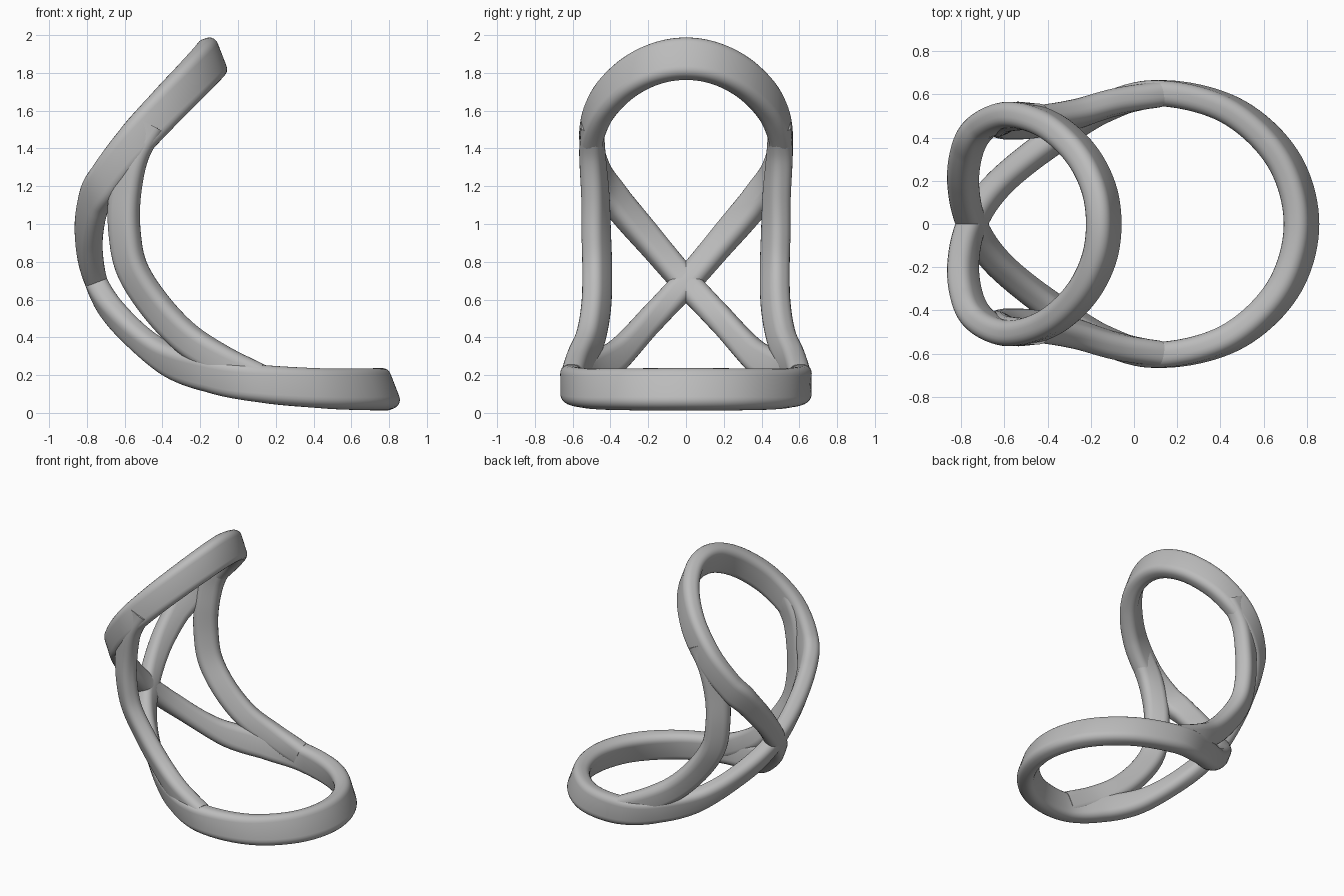
import bpy, bmesh, math
from mathutils import Vector

cube = bpy.data.objects.get("Cube")
if cube:
    bpy.data.objects.remove(cube, do_unlink=True)

grey = bpy.data.materials.new("plain grey")
grey.use_nodes = True
COLOUR = (0.5, 0.5, 0.5, 1)
grey.diffuse_color = COLOUR
grey.node_tree.nodes["Principled BSDF"].inputs["Base Color"].default_value = COLOUR

LEAN = Vector((-0.36, 0, 0.933))  # direction the flat of the band follows


def spline(pts, closed, steps):
    """Catmull-Rom points and tangents through pts."""
    pts = [Vector(p) for p in pts]
    n = len(pts)
    if closed:
        get = lambda i: pts[i % n]
    else:
        ext = [2 * pts[0] - pts[1]] + pts + [2 * pts[-1] - pts[-2]]
        get = lambda i: ext[i + 1]
    out = []
    for i in range(n if closed else n - 1):
        a, b, c, d = (get(i + k) for k in (-1, 0, 1, 2))
        for s in range(steps):
            t = s / steps
            p = 0.5 * (2 * b + (c - a) * t + (2 * a - 5 * b + 4 * c - d) * t**2
                       + (3 * b - a - 3 * c + d) * t**3)
            v = (c - a) + 2 * (2 * a - 5 * b + 4 * c - d) * t + 3 * (3 * b - a - 3 * c + d) * t**2
            out.append((p, v.normalized()))
    if not closed:
        out.append((pts[-1], (pts[-1] - pts[-2]).normalized()))
    return out


def section(length, thick, radius, seg=5):
    """Rounded rectangle outline."""
    r = min(radius, length / 2, thick / 2)
    out = []
    for k, (sx, sy) in enumerate([(1, 1), (-1, 1), (-1, -1), (1, -1)]):
        for j in range(seg + 1):
            a = (k + j / seg) * math.pi / 2
            out.append((sx * (length / 2 - r) + r * math.cos(a),
                        sy * (thick / 2 - r) + r * math.sin(a)))
    return out


def sweep(name, path, long_axis, length, thick, closed):
    """Sweep the rounded bar; long_axis gives the section's long direction."""
    bm = bmesh.new()
    rings = []
    for i, (p, t) in enumerate(path):
        axis = long_axis(i / (len(path) - 1), t)
        u = axis.normalized()
        w = t.cross(u)
        outline = section(length * axis.length, thick, 0.048)
        rings.append([bm.verts.new(p + u * a + w * b) for a, b in outline])
    m = len(rings[0])
    for i in range(len(rings) if closed else len(rings) - 1):
        r, q = rings[i], rings[(i + 1) % len(rings)]
        for j in range(m):
            k = (j + 1) % m
            bm.faces.new((r[j], r[k], q[k], q[j]))
    if not closed:
        bm.faces.new(rings[0])
        bm.faces.new(rings[-1])
    bmesh.ops.recalc_face_normals(bm, faces=bm.faces)
    mesh = bpy.data.meshes.new(name)
    bm.to_mesh(mesh)
    bm.free()
    mesh.materials.append(grey)
    ob = bpy.data.objects.new(name, mesh)
    bpy.context.collection.objects.link(ob)
    bpy.ops.object.select_all(action="DESELECT")
    ob.select_set(True)
    bpy.context.view_layer.objects.active = ob
    bpy.ops.object.shade_smooth_by_angle(angle=math.radians(40))


def flip(pts):
    return [(x, -y, z) for x, y, z in pts]


# Looped band: upper loop, crossing at the rear, lower loop
upper = [(-.165, .17, 1.845), (-.25, .33, 1.755), (-.39, .455, 1.61), (-.555, .505, 1.43),
         (-.69, .46, 1.25), (-.765, .36, 1.11), (-.79, .19, .91)]
lower = [(-.63, .18, .5), (-.4, .37, .3), (-.15, .53, .205), (.12, .605, .155),
         (.45, .524, .13), (.69, .3, .125)]
top, crossing, front = (-.14, 0, 1.875), (-.75, 0, .69), (.775, 0, .125)
loop = ([top] + upper + [crossing] + flip(lower) + [front] + lower[::-1]
        + [crossing] + flip(upper)[::-1])
sweep("looped_band", spline(loop, True, 10),
      lambda u, t: LEAN - t * LEAN.dot(t), 0.225, 0.12, True)

# Side struts joining the two loops
strut = [(-.47, .497, 1.53), (-.56, .495, 1.36), (-.6, .48, 1.15), (-.6, .475, .95),
         (-.56, .47, .76), (-.44, .475, .57), (-.28, .505, .4), (-.1, .56, .28), (.1, .6, .18)]
for name, side in (("left_strut", 1), ("right_strut", -1)):
    def strut_axis(u, t, side=side):
        a = Vector((-t.z, 0, t.x)).normalized()
        a.y = side * 0.7 * math.sin(math.pi * u)
        return (a - t * a.dot(t)).normalized()
    pts = strut if side > 0 else flip(strut)
    sweep(name, spline(pts, False, 8), strut_axis, 0.17, 0.12, False)
